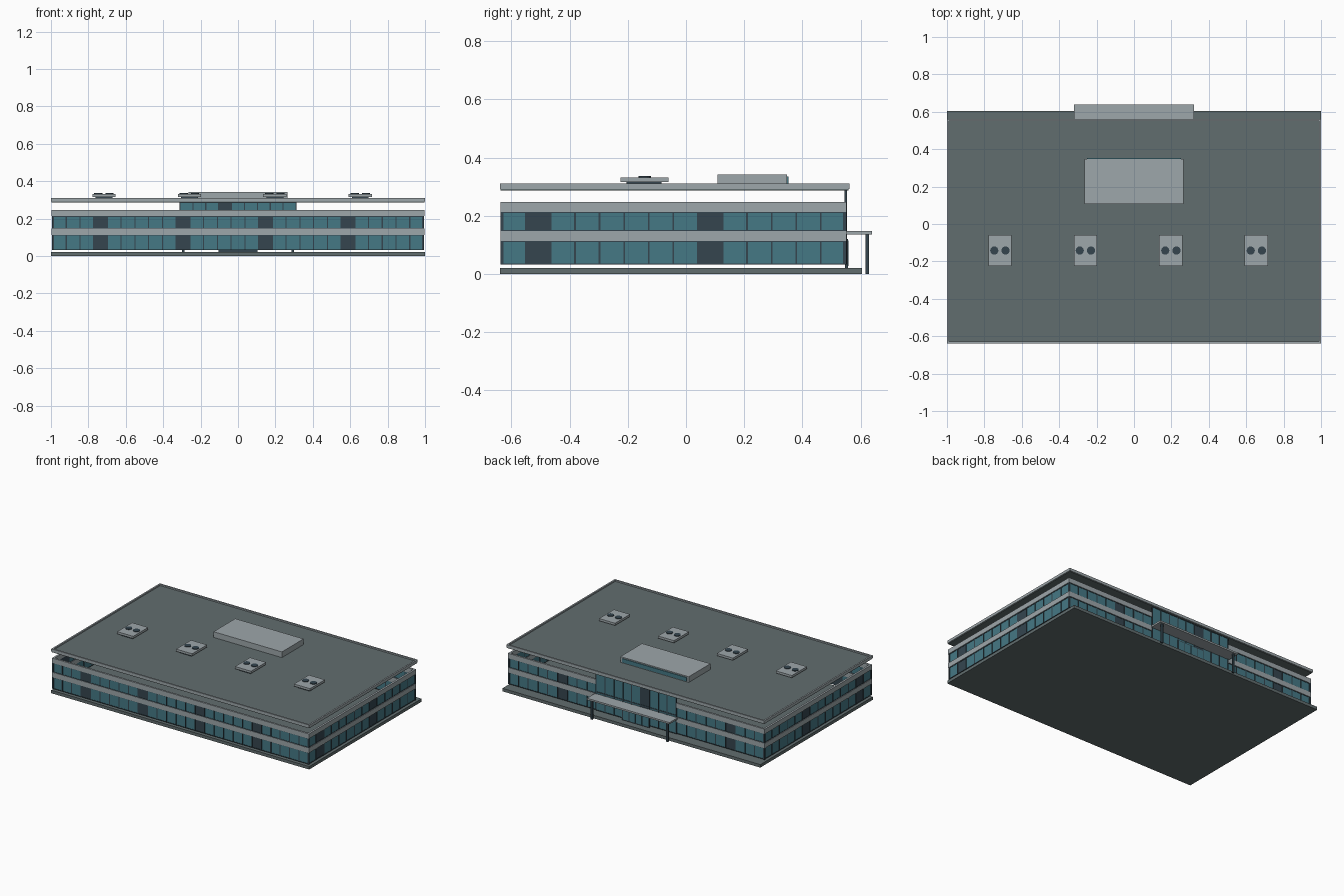
import bpy
import bmesh
from mathutils import Matrix, Vector

if "Cube" in bpy.data.objects:
    bpy.data.objects.remove(bpy.data.objects["Cube"], do_unlink=True)


def material(name, rgb):
    m = bpy.data.materials.new(name)
    m.use_nodes = True
    m.diffuse_color = (*rgb, 1)
    m.node_tree.nodes["Principled BSDF"].inputs["Base Color"].default_value = (*rgb, 1)
    return m


GLASS, DARK, LIGHT, ROOF = range(4)
mats = [
    material("teal glass", (0.06, 0.19, 0.235)),
    material("dark slate", (0.035, 0.06, 0.078)),
    material("light grey", (0.34, 0.385, 0.405)),
    material("roof grey", (0.12, 0.153, 0.157)),
]


class Part:
    """Collects boxes and discs into one object."""

    def __init__(self, name):
        self.name, self.bm = name, bmesh.new()

    def paint(self, verts, mat):
        for f in {f for v in verts for f in v.link_faces}:
            f.material_index = mat

    def box(self, x, y, z, mat):
        lo, hi = Vector((x[0], y[0], z[0])), Vector((x[1], y[1], z[1]))
        m = Matrix.Translation((lo + hi) / 2) @ Matrix.Diagonal((*(hi - lo), 1))
        self.paint(bmesh.ops.create_cube(self.bm, size=1, matrix=m)["verts"], mat)

    def cylinder(self, x, y, z, r, mat):
        m = Matrix.Translation((x, y, (z[0] + z[1]) / 2))
        made = bmesh.ops.create_cone(self.bm, cap_ends=True, segments=16, radius1=r,
                                     radius2=r, depth=z[1] - z[0], matrix=m)
        self.paint(made["verts"], mat)

    def finish(self):
        me = bpy.data.meshes.new(self.name)
        self.bm.to_mesh(me)
        self.bm.free()
        for m in mats:
            me.materials.append(m)
        ob = bpy.data.objects.new(self.name, me)
        bpy.context.collection.objects.link(ob)
        return ob


X, FRONT, BACK = 0.992, -0.635, 0.548
STOREYS = [(0.032, 0.114), (0.147, 0.214)]
BANDS = [(0.113, 0.148), (0.213, 0.247)]
HALF = 0.31


def glazing(name, axis, at, out, span, count, storeys, is_dark):
    """Row of panes with mullions; axis is the running direction, out the outward sign."""
    p = Part(name)
    step = (span[1] - span[0]) / count

    def put(a, depth, z, mat):
        d = sorted((at - out * depth[0], at - out * depth[1]))
        p.box(*((a, d) if axis == "x" else (d, a)), z, mat)

    for z in storeys:
        for i in range(count):
            a = span[0] + i * step
            put((a, a + step), (0.002, 0.006), z, DARK if is_dark(i) else GLASS)
        for i in range(count + 1):
            a = span[0] + i * step
            put((a - 0.003, a + 0.003), (-0.001, 0.008), z, DARK)
        for edge in (z[0], z[1] - 0.004):
            put(span, (0, 0.007), (edge, edge + 0.004), DARK)
    return p.finish()


# Ground slab
p = Part("ground_slab")
p.box((-1, 1), (-0.64, 0.605), (0, 0.021), ROOF)
p.finish()

# Window walls
every_sixth = lambda i: i % 6 == 3
every_seventh = lambda i: i % 7 == 1
glazing("front_windows", "x", FRONT, -1, (-X, X), 27, STOREYS, every_sixth)
for side, s in (("left", 1), ("right", -1)):
    glazing(side + "_windows", "y", s * X, s, (FRONT, BACK), 14, STOREYS, every_seventh)
    glazing(side + "_back_windows", "x", BACK, 1, sorted((s * HALF, s * X)), 9,
            STOREYS, every_sixth)
glazing("entrance_curtain_wall", "x", BACK + 0.005, 1, (-HALF, HALF), 9,
        [(0.032, 0.16), (0.16, 0.288)], every_sixth)

# Horizontal spandrel bands around the walls, open at the entrance
p = Part("wall_bands")
for z in BANDS:
    p.box((-X - 0.004, X + 0.004), (FRONT - 0.003, FRONT + 0.01), z, LIGHT)
    for s in (-1, 1):
        p.box(sorted((s * (X + 0.004), s * (X - 0.01))), (FRONT + 0.01, BACK - 0.01), z, LIGHT)
        p.box(sorted((s * HALF, s * (X + 0.004))), (BACK - 0.01, BACK + 0.003), z, LIGHT)
p.finish()

# Roof deck with a raised light rim
R_FRONT, R_BACK, RIM = -0.64, 0.562, 0.011
p = Part("roof_deck")
p.box((-0.997, 0.997), (R_FRONT + 0.003, R_BACK - 0.003), (0.287, 0.302), ROOF)
p.finish()
p = Part("roof_rim")
rim_z = (0.292, 0.311)
for y in (R_FRONT, R_BACK - RIM):
    p.box((-1, 1), (y, y + RIM), rim_z, LIGHT)
for x in (-1, 1 - RIM):
    p.box((x, x + RIM), (R_FRONT + RIM, R_BACK - RIM), rim_z, LIGHT)
p.finish()

# Rooftop penthouse with a glazed back
p = Part("penthouse")
p.box((-0.265, 0.265), (0.108, 0.348), (0.286, 0.342), LIGHT)
p.box((-0.25, 0.25), (0.347, 0.353), (0.307, 0.334), GLASS)
p.finish()

# Rooftop ventilation units
for n, x in enumerate((-0.717, -0.26, 0.197, 0.654)):
    p = Part("vent_unit_%d" % (n + 1))
    p.box((x - 0.045, x + 0.045), (-0.205, -0.085), (0.3, 0.318), DARK)
    p.box((x - 0.062, x + 0.062), (-0.225, -0.06), (0.316, 0.332), LIGHT)
    for dx in (-0.03, 0.03):
        p.cylinder(x + dx, -0.142, (0.331, 0.336), 0.022, DARK)
    p.finish()

# Entrance canopy, columns and doors
p = Part("entrance_canopy")
p.box((-0.32, 0.32), (BACK, 0.64), (0.135, 0.147), LIGHT)
p.finish()
for side, s in (("left", 1), ("right", -1)):
    p = Part(side + "_canopy_column")
    p.box((s * 0.293 - 0.006, s * 0.293 + 0.006), (0.617, 0.629), (0, 0.136), DARK)
    p.finish()
p = Part("entrance_doors")
p.box((-0.105, 0.105), (0.546, 0.557), (0.021, 0.12), DARK)
for x in (-0.099, -0.048, 0.003, 0.054):
    p.box((x, x + 0.045), (0.556, 0.559), (0.027, 0.114), GLASS)
p.finish()
